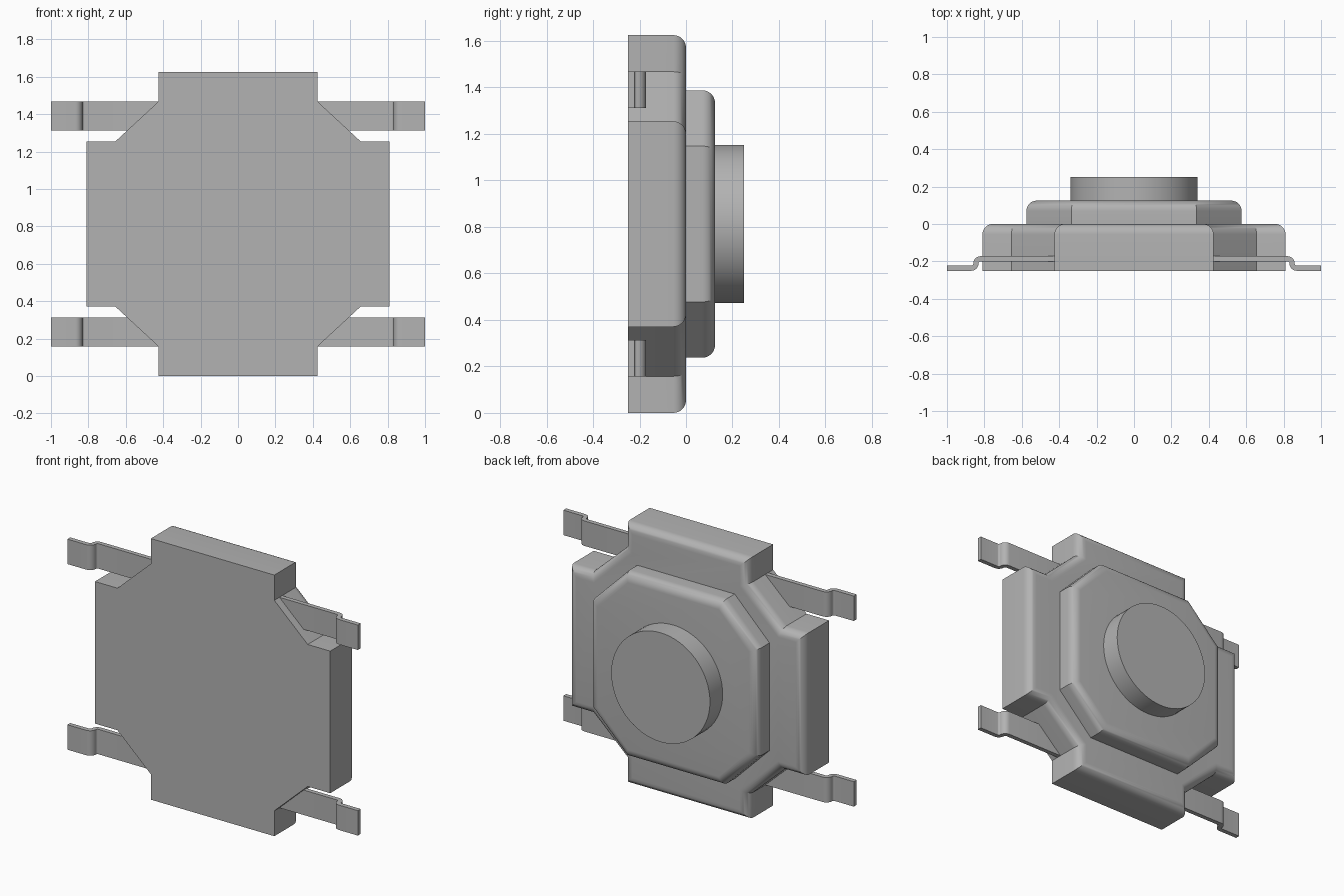
import bpy, bmesh, math
from mathutils import Vector

cube = bpy.data.objects.get("Cube")
if cube:
    bpy.data.objects.remove(cube, do_unlink=True)

CENTRE_Z = 0.8125
FRONT, BACK = -0.25, 0.25

grey = bpy.data.materials.new("plain_grey")
grey.use_nodes = True
colour = (0.45, 0.45, 0.45, 1)
grey.diffuse_color = colour
grey.node_tree.nodes["Principled BSDF"].inputs["Base Color"].default_value = colour


def extrude(name, points, direction, fillet=0.0):
    """Extrude a closed 3D outline; optionally round the edges of its far cap."""
    bm = bmesh.new()
    face = bm.faces.new([bm.verts.new(p) for p in points])
    result = bmesh.ops.extrude_face_region(bm, geom=[face], use_keep_orig=True)
    moved = [v for v in result["geom"] if isinstance(v, bmesh.types.BMVert)]
    bmesh.ops.translate(bm, verts=moved, vec=Vector(direction))
    bmesh.ops.recalc_face_normals(bm, faces=bm.faces)
    if fillet:
        far = set(moved)
        rim = [e for e in bm.edges if all(v in far for v in e.verts)]
        bmesh.ops.bevel(bm, geom=rim, offset=fillet, segments=8, profile=0.5,
                        affect='EDGES', clamp_overlap=True)
    bmesh.ops.recalc_face_normals(bm, faces=bm.faces)
    mesh = bpy.data.meshes.new(name)
    bm.to_mesh(mesh)
    bm.free()
    mesh.materials.append(grey)
    obj = bpy.data.objects.new(name, mesh)
    bpy.context.collection.objects.link(obj)
    bpy.ops.object.select_all(action='DESELECT')
    obj.select_set(True)
    bpy.context.view_layer.objects.active = obj
    bpy.ops.object.shade_smooth_by_angle(angle=math.radians(30))
    return obj


def four_way(quarter, y):
    """Mirror a quarter outline (top to side) into a full loop at depth y."""
    half = quarter + [(x, -z) for x, z in reversed(quarter)]
    loop = half + [(-x, z) for x, z in reversed(half)]
    return [(x, y, CENTRE_Z + z) for x, z in loop]


# Housing: square with notched, chamfered corners
body = [(0.425, 0.8125), (0.425, 0.655), (0.655, 0.442), (0.81, 0.442)]
extrude("housing", four_way(body, FRONT), (0, -FRONT, 0), 0.055)

# Raised octagonal cover plate
cover = [(0.335, 0.575), (0.575, 0.335)]
extrude("cover_plate", four_way(cover, -0.01), (0, 0.135, 0), 0.055)

# Round push button
ring = [(0.34 * math.cos(a), 0.11, CENTRE_Z + 0.34 * math.sin(a))
        for a in (i * math.tau / 64 for i in range(64))]
extrude("push_button", ring, (0, BACK - 0.11, 0))

# Bent terminal legs: two opposite arcs join the foot to the raised strip
THICK, BEND = 0.028, 0.025


def arc(cx, cy, radius, start, end):
    angles = [math.radians(start + (end - start) * i / 6) for i in range(7)]
    return [(cx + radius * math.cos(a), cy + radius * math.sin(a)) for a in angles]


def leg_side(shift):
    """One side of the strip, shifted from its centre line."""
    mid = FRONT + THICK / 2 + BEND
    foot = arc(0.87, mid, BEND - shift, 270, 180)
    top = arc(0.82, mid, BEND + shift, 0, 90)
    return [(1, mid - BEND + shift)] + foot + top + [(0.4, mid + BEND + shift)]


strip = leg_side(THICK / 2) + leg_side(-THICK / 2)[::-1]
for side, sx in (("left", 1), ("right", -1)):
    for level, z in (("upper", CENTRE_Z + 0.5), ("lower", CENTRE_Z - 0.655)):
        extrude(f"{level}_{side}_leg", [(sx * x, y, z) for x, y in strip], (0, 0, 0.155))
